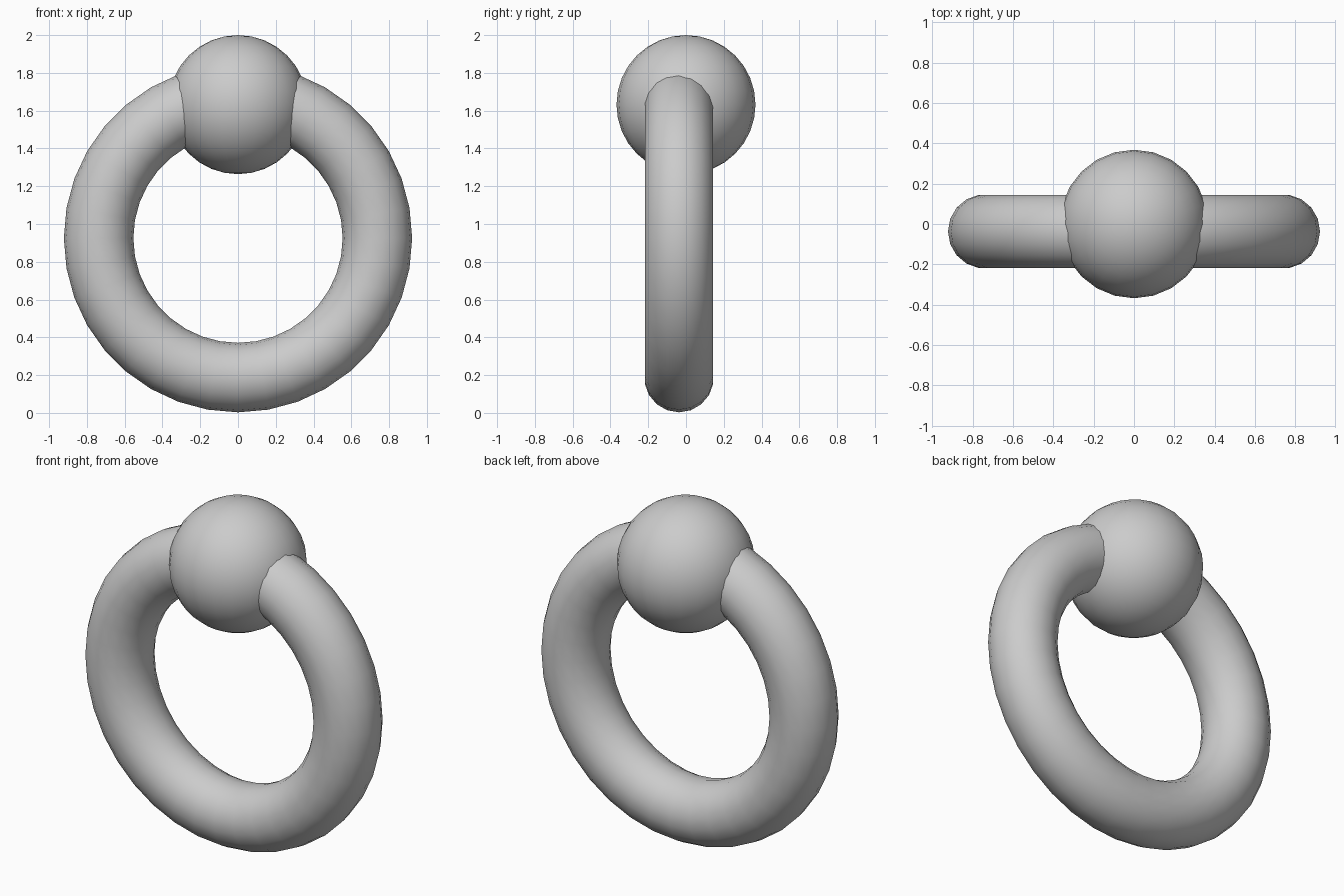
import bpy
from math import pi, radians

cube = bpy.data.objects.get("Cube")
if cube:
    bpy.data.objects.remove(cube, do_unlink=True)

# Single grey colour
grey = bpy.data.materials.new("plain_grey")
grey.use_nodes = True
colour = (0.6, 0.6, 0.6, 1.0)
grey.diffuse_color = colour
grey.node_tree.nodes["Principled BSDF"].inputs["Base Color"].default_value = colour


def finish(name):
    obj = bpy.context.object
    obj.name = name
    obj.data.materials.append(grey)
    bpy.ops.object.shade_smooth_by_angle(angle=radians(60))
    return obj


# Upright ring, set slightly forward of the ball
bpy.ops.mesh.primitive_torus_add(
    major_radius=0.738, minor_radius=0.184, major_segments=36, minor_segments=18,
    location=(0, -0.037, 0.925), rotation=(pi / 2, 0, 0))
finish("ring")

# Ball covering the top of the ring
bpy.ops.mesh.primitive_uv_sphere_add(
    segments=24, ring_count=16, radius=0.368, location=(0, 0, 1.632))
finish("ball")
